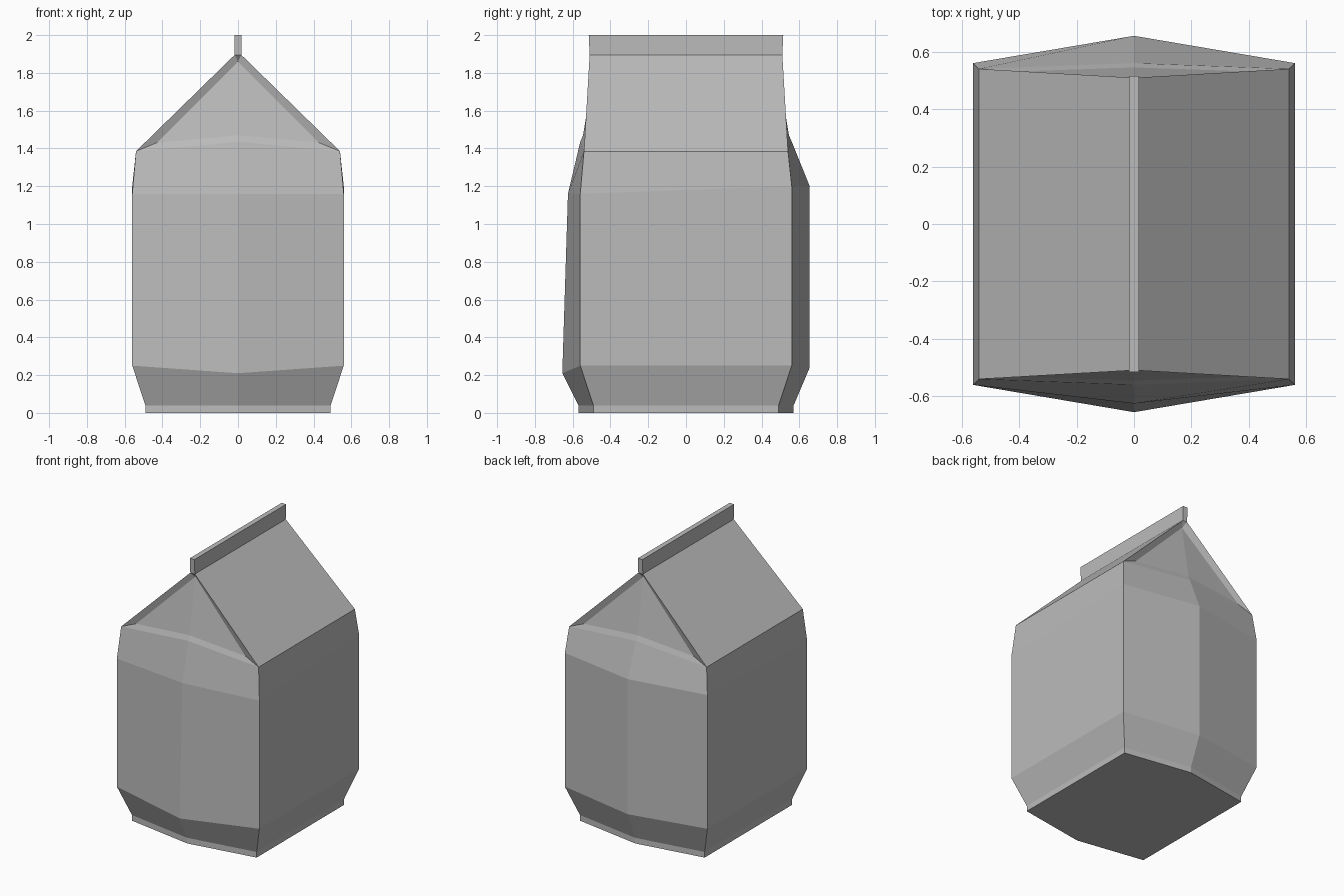
import bpy
import bmesh

old = bpy.data.objects.get("Cube")
if old:
    bpy.data.objects.remove(old, do_unlink=True)

GREY = (0.5, 0.5, 0.5, 1.0)
mat = bpy.data.materials.new("carton grey")
mat.use_nodes = True
mat.diffuse_color = GREY
mat.node_tree.nodes["Principled BSDF"].inputs["Base Color"].default_value = GREY


def finish(bm, name):
    bmesh.ops.recalc_face_normals(bm, faces=bm.faces)
    mesh = bpy.data.meshes.new(name)
    bm.to_mesh(mesh)
    bm.free()
    mesh.materials.append(mat)
    obj = bpy.data.objects.new(name, mesh)
    bpy.context.collection.objects.link(obj)


def ring(bm, a, b, front, back):
    """Six-sided section; front and back are (corner z, bulge y, bulge z)."""
    f, k = front, back
    points = [(a, -b, f[0]), (a, b, k[0]), (0, k[1], k[2]),
              (-a, b, k[0]), (-a, -b, f[0]), (0, -f[1], f[2])]
    return [bm.verts.new(p) for p in points]


# Carton body: bulging hexagonal sections from the base to the shoulder
body = bmesh.new()
rings = [
    ring(body, 0.49, 0.49, (0, 0.57, 0), (0, 0.57, 0)),
    ring(body, 0.49, 0.49, (0.04, 0.57, 0.04), (0.04, 0.57, 0.04)),
    ring(body, 0.56, 0.56, (0.25, 0.655, 0.21), (0.25, 0.655, 0.24)),
    ring(body, 0.56, 0.56, (1.16, 0.625, 1.16), (1.2, 0.655, 1.2)),
    ring(body, 0.54, 0.54, (1.385, 0.56, 1.435), (1.385, 0.56, 1.435)),
]
body.faces.new(rings[0])
for low, high in zip(rings, rings[1:]):
    for i in range(6):
        j = (i + 1) % 6
        body.faces.new((low[i], low[j], high[j], high[i]))

# Sloping roof panels, meeting the sides of the top fin
top = rings[-1]
HALF_FIN, RIDGE = 0.018, 1.895
ridge = {(sx, sy): body.verts.new((sx * HALF_FIN, sy * 0.51, RIDGE))
         for sx in (1, -1) for sy in (1, -1)}
eave = {(1, -1): top[0], (1, 1): top[1], (-1, 1): top[3], (-1, -1): top[4]}
for sx in (1, -1):
    body.faces.new((eave[sx, -1], eave[sx, 1], ridge[sx, 1], ridge[sx, -1]))

# Folded gables: a narrow ledge, two triangles and slim side returns
for sy, bulge in ((-1, top[5]), (1, top[2])):
    fold = body.verts.new((0, sy * 0.545, 1.47))
    apex = body.verts.new((0, sy * 0.48, 1.86))
    for sx in (1, -1):
        inner = body.verts.new((sx * 0.43, sy * 0.53, 1.43))
        body.faces.new((eave[sx, sy], bulge, fold, inner))
        body.faces.new((inner, fold, apex))
        body.faces.new((eave[sx, sy], inner, apex, ridge[sx, sy]))
    body.faces.new((ridge[1, sy], ridge[-1, sy], apex))
body.faces.new([ridge[k] for k in ((1, -1), (1, 1), (-1, 1), (-1, -1))])
finish(body, "carton_body")

# Sealed top fin, slightly longer at its upper edge
fin = bmesh.new()
bmesh.ops.create_cube(fin, size=1)
for v in fin.verts:
    upper = v.co.z > 0
    v.co.x *= 2 * HALF_FIN
    v.co.y *= 1.03 if upper else 1.02
    v.co.z = 2.0 if upper else RIDGE
finish(fin, "top_fin")
